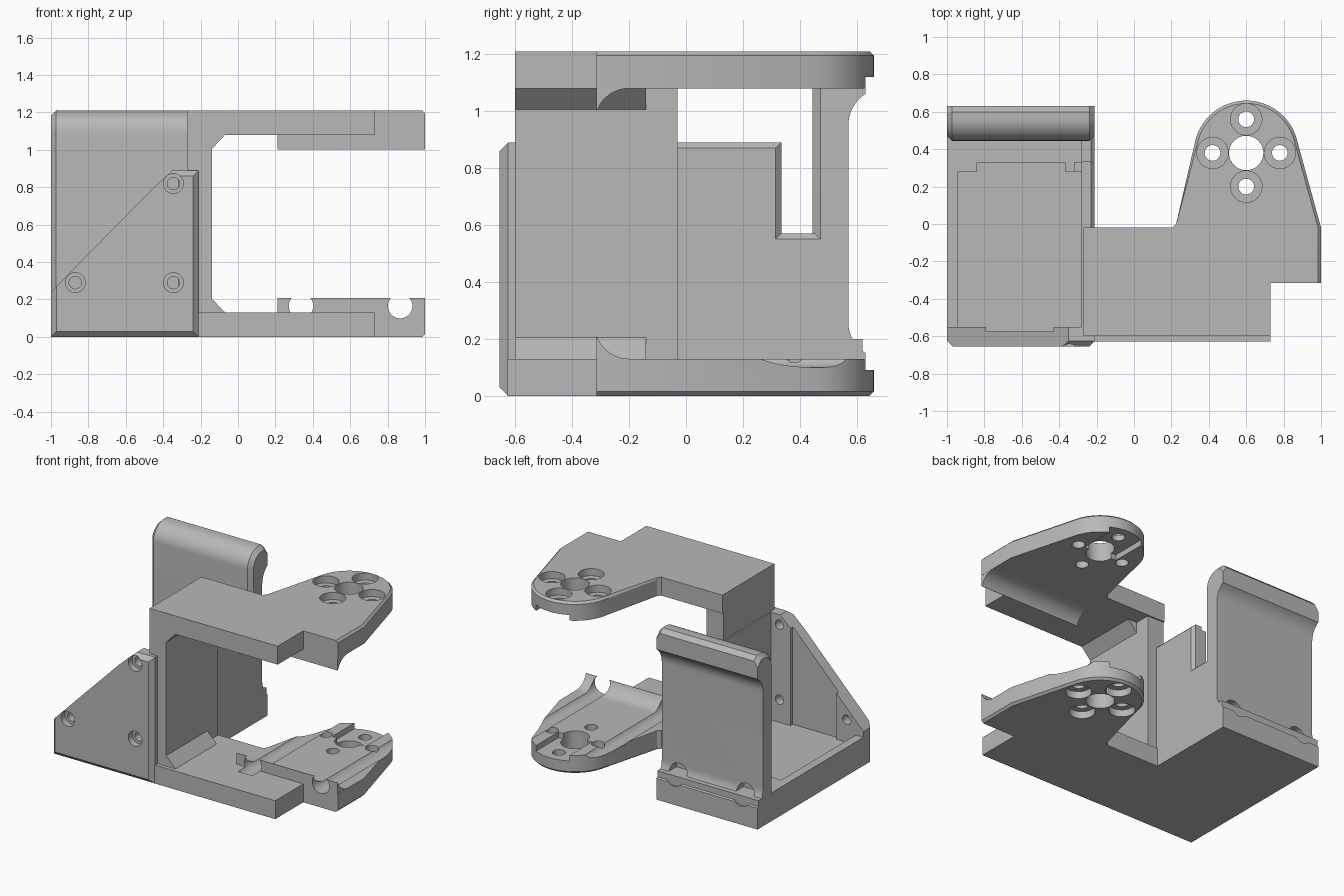
import bpy, bmesh
from math import sin, cos, radians, hypot, atan2, acos, degrees
from mathutils import Vector

if "Cube" in bpy.data.objects:
    bpy.data.objects.remove(bpy.data.objects["Cube"], do_unlink=True)

H = 1.21                       # overall height
plastic = bpy.data.materials.new("grey plastic")
plastic.use_nodes = True
GREY = (0.48, 0.48, 0.48, 1)
plastic.diffuse_color = GREY
plastic.node_tree.nodes["Principled BSDF"].inputs["Base Color"].default_value = GREY


def place(axis, u, v, w):
    return {"x": (w, u, v), "y": (u, w, v), "z": (u, v, w)}[axis]


def arc(cx, cy, r, a0, a1, n=12):
    angles = [radians(a0 + (a1 - a0) * i / n) for i in range(n + 1)]
    return [(cx + r * cos(a), cy + r * sin(a)) for a in angles]


def prism(name, axis, pts, lo, hi, chamfer=None, width=0.03):
    """Extrude a profile along an axis; chamfer the edges whose ends pass the rule."""
    bm = bmesh.new()
    a = [bm.verts.new(place(axis, u, v, lo)) for u, v in pts]
    b = [bm.verts.new(place(axis, u, v, hi)) for u, v in pts]
    bm.faces.new(a)
    bm.faces.new(b)
    for i in range(len(pts)):
        j = (i + 1) % len(pts)
        bm.faces.new((a[i], a[j], b[j], b[i]))
    bmesh.ops.recalc_face_normals(bm, faces=bm.faces)
    if chamfer:
        edges = [e for e in bm.edges if chamfer(e.verts[0].co, e.verts[1].co)]
        bmesh.ops.bevel(bm, geom=edges, offset=width, segments=1,
                        affect="EDGES", clamp_overlap=True)
    mesh = bpy.data.meshes.new(name)
    bm.to_mesh(mesh)
    bm.free()
    mesh.materials.append(plastic)
    ob = bpy.data.objects.new(name, mesh)
    bpy.context.collection.objects.link(ob)
    return ob


def rect(u0, u1, v0, v1):
    return [(u0, v0), (u1, v0), (u1, v1), (u0, v1)]


def box(name, x0, x1, y0, y1, z0, z1):
    return prism(name, "z", rect(x0, x1, y0, y1), z0, z1)


def rod(axis, u, v, r, lo, hi):
    return prism("cutter", axis, arc(u, v, r, 0, 360, 32)[:-1], lo, hi)


def combine(ob, others, operation="DIFFERENCE"):
    for other in others:
        other.hide_render = True
        mod = ob.modifiers.new("combine", "BOOLEAN")
        mod.operation, mod.object, mod.solver = operation, other, "EXACT"
        deps = bpy.context.evaluated_depsgraph_get()
        mesh = bpy.data.meshes.new_from_object(ob.evaluated_get(deps))
        ob.modifiers.clear()
        ob.data = mesh
        bpy.data.objects.remove(other, do_unlink=True)


# Tray floor with a side lip and a rear step around the pocket
floor = prism("tray_floor", "z", rect(-1, -0.21, -0.62, 0.62), 0, 0.2)
combine(floor, [box("cutter", -0.94, -0.28, -0.7, 0.28, 0.13, 0.5),
                box("cutter", -0.84, -0.37, 0.2, 0.33, 0.13, 0.5)])

# Sloped front wall with three counterbored screw holes and an inner recess
front = prism("front_wall", "y",
              [(-1, 0), (-0.21, 0), (-0.21, 0.89), (-0.35, 0.89), (-0.47, 0.78), (-1, 0.24)],
              -0.655, -0.55,
              lambda p, q: p.y < -0.6 and q.y < -0.6 and
              (p.x == q.x or p.z == q.z))
cuts = [box("cutter", -0.79, -0.43, -0.575, -0.5, 0.13, 1)]
for x, z in ((-0.87, 0.29), (-0.345, 0.29), (-0.345, 0.82)):
    cuts += [rod("y", x, z, 0.053, -0.8, -0.61), rod("y", x, z, 0.033, -0.8, -0.4)]
combine(front, cuts)

# Side wall with a cable notch next to the back wall
prism("side_wall", "x",
      [(-0.56, 0), (0.5, 0), (0.5, 0.57), (0.335, 0.57), (0.335, 0.89), (-0.56, 0.89)],
      -0.28, -0.21,
      lambda p, q: p.x > -0.22 and q.x > -0.22 and p.z > 0.5 and q.z > 0.5, 0.02)
box("side_wall_post", -0.32, -0.23, 0.28, 0.33, 0.1, 0.87)

# Back wall: hollowed outer face, rounded inner top edge, two round notches
profile = [(0.445, 0), (0.63, 0)]
profile += arc(0.701, 0.26, 0.131, 237, 180, 10)
profile += arc(0.701, 0.95, 0.131, 180, 123, 10)
profile += [(0.63, 1.18), (0.6, H)]
profile += arc(0.565, H - 0.12, 0.12, 90, 180, 12)
back = prism("back_wall", "x", profile, -1, -0.21,
             lambda p, q: abs(p.x - q.x) < 0.01 and p.z + q.z > 0.1 and
             (p.y + q.y < 1.1 or p.z + q.z > 2.3), 0.028)
combine(back, [rod("y", x, 0.2, 0.07, 0.5, 0.8) for x in (-0.87, -0.345)])

# Upright of the fork with corner gussets
box("fork_upright", -0.27, -0.14, -0.6, -0.03, 0.05, H - 0.05)
for label, z, s in (("lower", 0.12, 1), ("upper", H - 0.12, -1)):
    prism(label + "_gusset", "y",
          [(-0.15, z), (-0.06, z), (-0.14, z + s * 0.085), (-0.15, z + s * 0.085)],
          -0.6, -0.14)

# Fork arms
CX, CY, R = 0.6, 0.38, 0.28


def tangent_angle(px, py):
    """Angle on the tip circle where a line from the point touches it."""
    dx, dy = px - CX, py - CY
    return degrees(atan2(dy, dx) + acos(R / hypot(dx, dy)))


def arm(name, front_y, left_x, upper):
    a = tangent_angle(1, -0.02)
    tip = arc(CX, CY, R, a, 180 - a, 28)
    outline = [(left_x, front_y), (0.73, front_y), (0.73, -0.315), (1, -0.315), (1, -0.02)]
    outline += tip + [(0.225, 0.0), (0.205, -0.02), (left_x, -0.02)]
    ob = prism(name, "z", outline, 0, 0.13,
               lambda p, q: p.z + q.z < 0.01 and p.x > 0.21 and q.x > 0.21 and
               (p.y + q.y > -0.1 or p.x + q.x > 1.99), 0.025)
    # Raised rib with a hollow rear face
    rib = [(-0.315, 0.06), (-0.18, 0.06), (-0.18, 0.13)]
    rib += arc(-0.2, 0.25, 0.12, 270, 200, 10) + [(-0.315, 0.209)]
    combine(ob, [prism("rib", "x", rib, 0.21, 0.999)], "UNION")
    # Horn slot, hub hole and counterbored screw holes
    cuts = [box("cutter", CX - 0.13, CX + 0.13, CY, 0.8, 0.09, 0.3),
            rod("z", CX, CY, 0.092, -0.1, 0.3)]
    for dx, dy in ((1, 0), (-1, 0), (0, 1), (0, -1)):
        x, y = CX + 0.18 * dx, CY + 0.18 * dy
        cuts += [rod("z", x, y, 0.042, -0.1, 0.3), rod("z", x, y, 0.084, -0.1, 0.05)]
    if not upper:
        cuts += [rod("y", x, 0.165, 0.066, -0.4, 0.8) for x in (0.337, 0.867)]
    combine(ob, cuts)
    if upper:
        for v in ob.data.vertices:
            v.co.z = H - v.co.z
        ob.data.flip_normals()


arm("lower_arm", -0.627, -0.22, False)
arm("upper_arm", -0.6, -0.27, True)

# Smooth curved faces, keep the edges crisp
for ob in bpy.context.collection.objects:
    if ob.type == "MESH" and plastic.name in ob.data.materials:
        bpy.ops.object.select_all(action="DESELECT")
        ob.select_set(True)
        bpy.context.view_layer.objects.active = ob
        bpy.ops.object.shade_smooth_by_angle(angle=radians(25))
